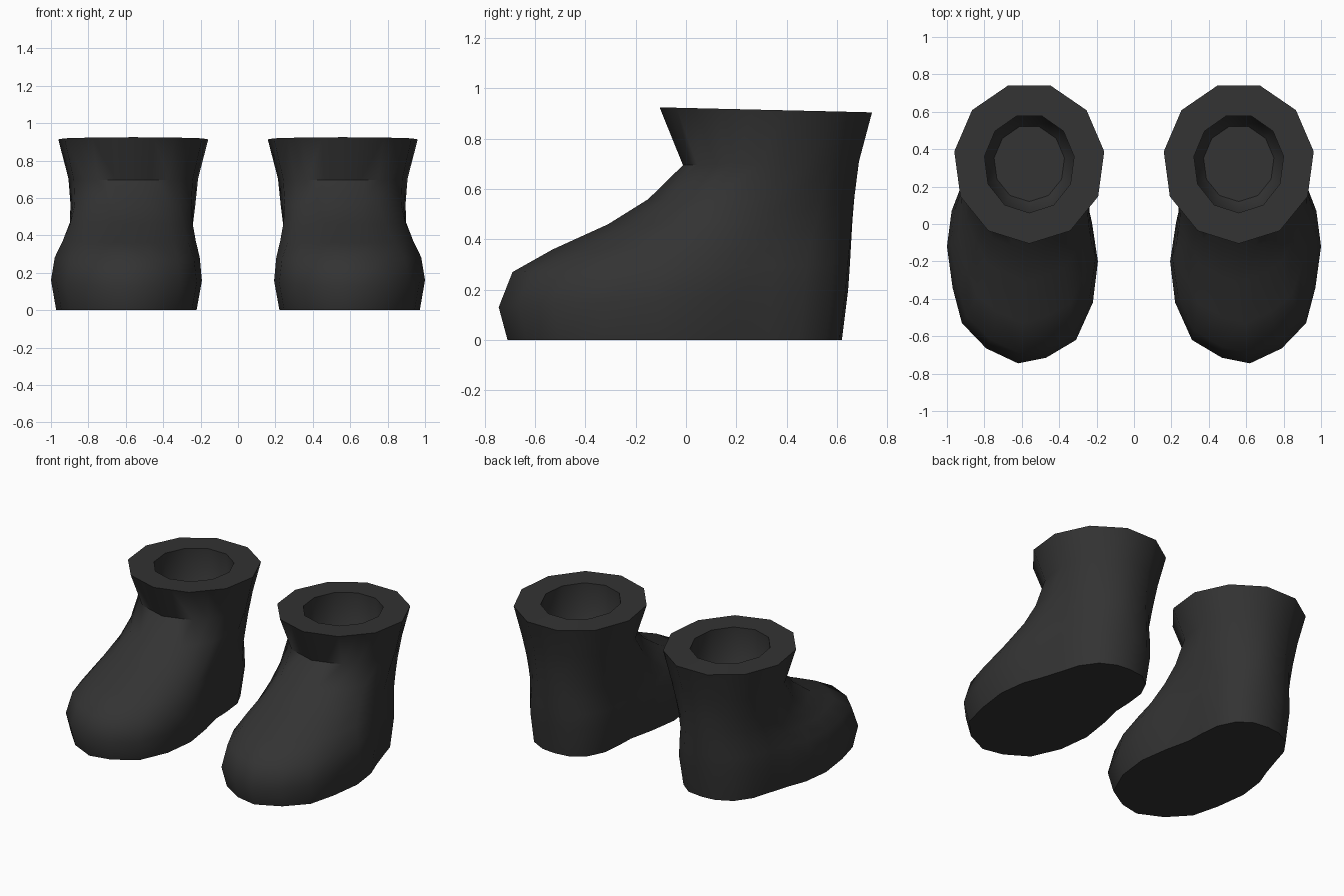
import bpy, bmesh, math

if "Cube" in bpy.data.objects:
    bpy.data.objects.remove(bpy.data.objects["Cube"])

rubber = bpy.data.materials.new("black_leather")
rubber.diffuse_color = (0.033, 0.033, 0.033, 1)
rubber.use_nodes = True
rubber.node_tree.nodes["Principled BSDF"].inputs["Base Color"].default_value = rubber.diffuse_color

# Foot outline (right boot), from the toe tip round the outer side to the heel and back
FOOT = [(.62, -.745), (.79, -.665), (.92, -.53), (.97, -.34), (1.0, -.12), (.975, .07),
        (.925, .2), (.88, .34), (.84, .47), (.76, .58), (.65, .635), (.55, .645),
        (.43, .63), (.34, .56), (.285, .45), (.27, .31), (.265, .18), (.225, .01),
        (.193, -.2), (.22, -.42), (.31, -.62), (.47, -.715)]
N = len(FOOT)
CX = 0.56


def shaft_outline():
    """Eleven-sided unit outline with a midpoint on every edge."""
    c = [(math.sin(2 * math.pi * i / 11), -math.cos(2 * math.pi * i / 11)) for i in range(11)]
    pts = []
    for i in range(11):
        a, b = c[i], c[(i + 1) % 11]
        pts += [a, ((a[0] + b[0]) / 2, (a[1] + b[1]) / 2)]
    return pts


SHAFT = shaft_outline()
S_MAX = max(p[1] for p in SHAFT)

# Rings: front (y, z), back (y, z), blend foot->shaft, x scale of foot, shaft half width
RINGS = [
    ((-.71, 0), (.62, 0), 0, .93, .33),
    ((-.745, .13), (.645, .2), 0, 1, .33),
    ((-.69, .27), (.652, .3), .12, .99, .33),
    ((-.53, .36), (.657, .39), .42, .98, .33),
    ((-.31, .46), (.662, .475), .75, .97, .335),
    ((-.15, .56), (.67, .57), .95, .97, .338),
    ((-.012, .695), (.688, .71), 1, 1, .35),
    ((-.105, .925), (.74, .905), 1, 1, .405),
    # opening and inner lining
    ((.06, .921), (.577, .909), 1, 1, .242),
    ((.06, .70), (.577, .70), 1, 1, .242),
    ((.12, .62), (.52, .62), 1, 1, .19),
]


def ring_points(front, back, t, sx, half):
    pts = []
    for (fx, fy), (ux, uy) in zip(FOOT, SHAFT):
        foot_n = (fy + .745) / 1.39
        shaft_n = (uy + 1) / (S_MAX + 1)
        n = foot_n * (1 - t) + shaft_n * t
        x = (.6 + (fx - .6) * sx) * (1 - t) + (CX + ux * half) * t
        pts.append((x, front[0] + (back[0] - front[0]) * n,
                    front[1] + (back[1] - front[1]) * n))
    return pts


def boot(name, side):
    bm = bmesh.new()
    loops = [[bm.verts.new((x * side, y, z)) for x, y, z in ring_points(*r)] for r in RINGS]
    for a, b in zip(loops, loops[1:]):
        for i in range(N):
            j = (i + 1) % N
            bm.faces.new((a[i], a[j], b[j], b[i]))
    bm.faces.new(loops[0])       # sole
    bm.faces.new(loops[-1])      # insole at the bottom of the opening
    bmesh.ops.recalc_face_normals(bm, faces=bm.faces)
    me = bpy.data.meshes.new(name)
    bm.to_mesh(me)
    bm.free()
    me.materials.append(rubber)
    me.shade_smooth()
    me.set_sharp_from_angle(angle=math.radians(50))
    ob = bpy.data.objects.new(name, me)
    bpy.context.collection.objects.link(ob)


boot("right_boot", 1)
boot("left_boot", -1)
